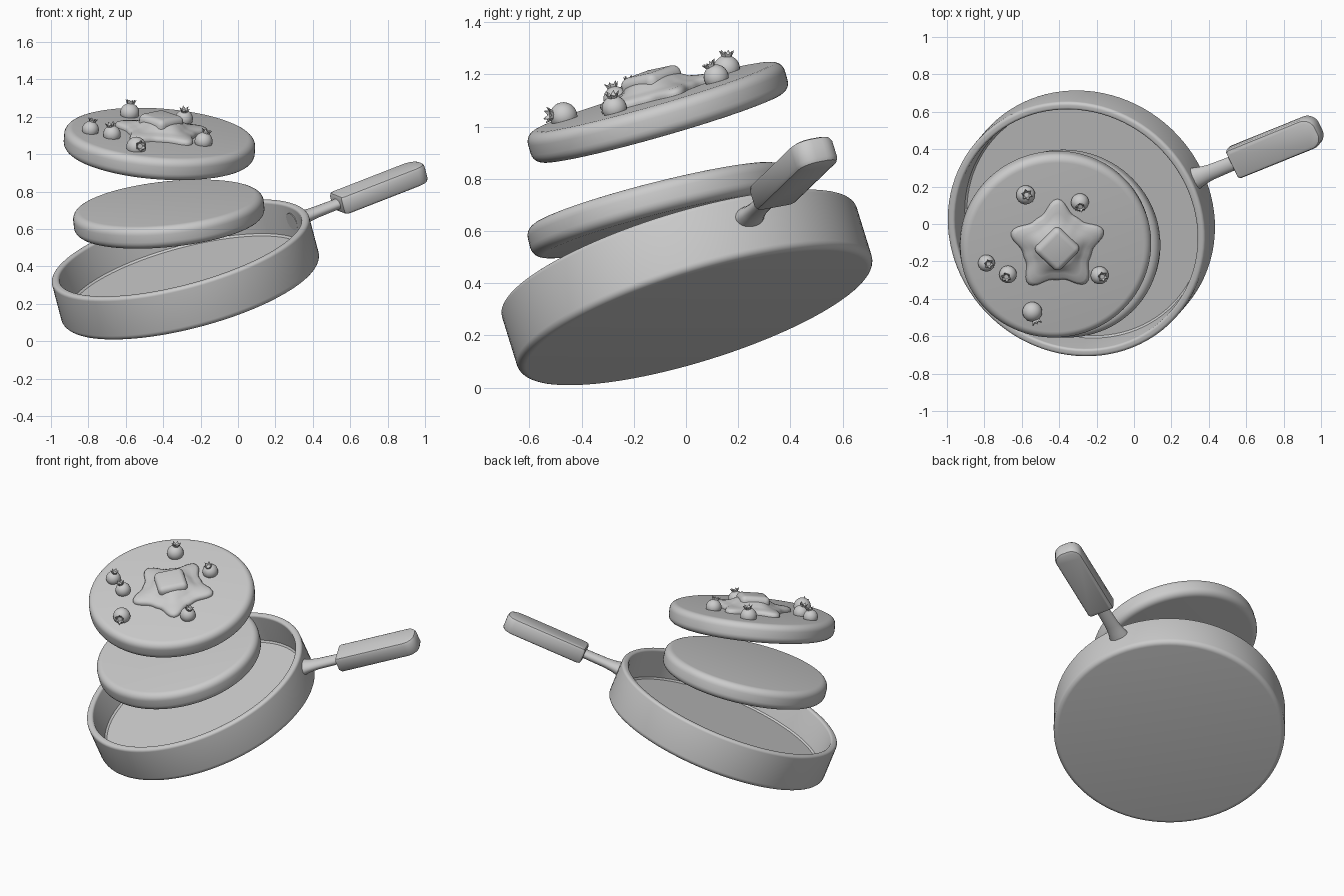
import bpy, bmesh
from math import sin, cos, pi, radians
from mathutils import Vector, Matrix

if "Cube" in bpy.data.objects:
    bpy.data.objects.remove(bpy.data.objects["Cube"])


def frame(origin, normal, xdir=(1, 0, 0)):
    """Matrix with local z along normal and local x close to xdir."""
    z = Vector(normal).normalized()
    y = z.cross(Vector(xdir)).normalized()
    x = y.cross(z)
    m = Matrix((x, y, z)).transposed().to_4x4()
    m.translation = Vector(origin)
    return m


def finish(name, bm, m, angle=40):
    bmesh.ops.recalc_face_normals(bm, faces=bm.faces[:])
    me = bpy.data.meshes.new(name)
    bm.to_mesh(me)
    bm.free()
    ob = bpy.data.objects.new(name, me)
    bpy.context.collection.objects.link(ob)
    ob.matrix_world = m
    bpy.ops.object.select_all(action='DESELECT')
    ob.select_set(True)
    bpy.context.view_layer.objects.active = ob
    bpy.ops.object.shade_smooth_by_angle(angle=radians(angle))
    return ob


def loft(bm, loops, cap_start=True, cap_end=True):
    """Skin a list of closed point loops."""
    rings = [[bm.verts.new(p) for p in lp] for lp in loops]
    n = len(rings[0])
    for a, b in zip(rings, rings[1:]):
        for i in range(n):
            j = (i + 1) % n
            bm.faces.new((a[i], a[j], b[j], b[i]))
    if cap_start:
        bm.faces.new(rings[0])
    if cap_end:
        bm.faces.new(rings[-1])


def circle(r, z, n=96):
    return [(r * cos(2 * pi * i / n), r * sin(2 * pi * i / n), z) for i in range(n)]


def arc(cx, cz, r, a0, a1, n=6):
    """Rounded corner points (radius, height) for a lathe profile."""
    return [(cx + r * cos(radians(a0 + (a1 - a0) * i / n)),
             cz + r * sin(radians(a0 + (a1 - a0) * i / n))) for i in range(n + 1)]


def lathe(name, profile, m):
    bm = bmesh.new()
    loft(bm, [circle(r, z) for r, z in profile])
    return finish(name, bm, m)


def rounded_box(name, size, bevel, m, segs=5):
    bm = bmesh.new()
    bmesh.ops.create_cube(bm, size=1)
    bmesh.ops.scale(bm, vec=size, verts=bm.verts)
    bmesh.ops.bevel(bm, geom=bm.edges[:], offset=bevel, segments=segs,
                    profile=0.5, affect='EDGES')
    return finish(name, bm, m)


# Pan: tilted shallow dish
HANDLE_DIR = (0.869, 0.348, 0.356)
pan = frame((-0.28, 0.005, 0.3825), (-0.245, -0.287, 0.926), HANDLE_DIR)
lathe("pan",
      arc(0.681, -0.093, 0.03, -90, 0) + arc(0.693, 0.105, 0.018, 0, 90)
      + arc(0.682, 0.109, 0.014, 90, 180) + [(0.66, -0.06), (0.65, -0.07)], pan)

# Handle neck: flared where it meets the pan
HZ = 0.035
bm = bmesh.new()
neck = [(0.66, 0.064, 0.047), (0.71, 0.06, 0.042), (0.75, 0.05, 0.034),
        (0.80, 0.043, 0.03), (0.96, 0.039, 0.028)]
loft(bm, [[(x, w * cos(2 * pi * i / 24), HZ + h * sin(2 * pi * i / 24))
           for i in range(24)] for x, w, h in neck])
finish("handle_neck", bm, pan)

# Handle grip: outline with a round tip, extruded and bevelled
bm = bmesh.new()
X0, X1, W, C = 0.94, 1.467, 0.086, 0.065
outline = [(X0, -W + 0.012), (X0 + 0.012, -W)]
outline += arc(X1 - C, -W + C, C, -90, 0) + arc(X1 - C, W - C, C, 0, 90)
outline += [(X0 + 0.012, W), (X0, W - 0.012)]
T, B = 0.053, 0.02
levels = [(-T, B), (-T + B * 0.3, B * 0.3), (-T + B, 0), (T - B, 0), (T - B * 0.3, B * 0.3), (T, B)]
mid = (X0 + X1) / 2
half = (X1 - X0) / 2
loft(bm, [[(mid + (x - mid) * (1 - o / half), y * (1 - o / W), HZ + z) for x, y in outline]
          for z, o in levels])
finish("handle_grip", bm, pan)


# Pancakes flying above the pan
def pancake(name, m, r=0.512, h=0.122):
    e = 0.042
    prof = arc(r - e, -h / 2 + e, e, -90, 0) + arc(r - e, h / 2 - e, e, 0, 90)
    lathe(name, prof, m)


pancake("lower_pancake", frame((-0.37, -0.105, 0.68), (-0.1, -0.245, 0.964)))
N = Vector((0.07, -0.275, 0.959)).normalized()
top = frame((-0.42, -0.108, 1.055), N)
pancake("upper_pancake", top)
surface = Vector((-0.42, -0.108, 1.055)) + N * 0.061


def on_top(x, y, lift=0.0):
    """Point on the upper pancake's face seen at (x, y) from above."""
    d = ((x - surface.x) * N.x + (y - surface.y) * N.y) / N.z
    return Vector((x, y, surface.z - d)) + N * lift


# Syrup puddle: soft five-pointed star rising towards the butter
bm = bmesh.new()
loops = []
for s, z, k in [(0.98, -0.01, 1), (1.0, 0.008, 1), (0.97, 0.02, 1), (0.9, 0.028, 1),
                (0.75, 0.033, 0.8), (0.62, 0.042, 0.4), (0.5, 0.062, 0.1), (0.4, 0.07, 0)]:
    lp = []
    for i in range(80):
        a = 2 * pi * i / 80
        r = s * (0.215 + 0.036 * k * cos(5 * (a - pi / 2)) + 0.01 * k * cos(10 * (a - pi / 2)))
        lp.append((r * cos(a), r * sin(a), z))
    loops.append(lp)
loft(bm, loops)
finish("syrup", bm, frame(on_top(-0.41, -0.115), N), 60)

# Butter pat, turned a corner to the front
rounded_box("butter", (0.185, 0.185, 0.09), 0.032,
            frame(on_top(-0.415, -0.115, 0.053), N, (1, 1, 0.2)))

# Blueberries with pointed crowns: x, y, radius, crown direction
berries = [(-0.58, 0.16, 0.051, (0.1, 0, 1)), (-0.29, 0.12, 0.048, (0.05, -0.5, 0.9)),
           (-0.79, -0.205, 0.045, (0.25, -0.1, 1)), (-0.675, -0.265, 0.047, (-0.2, -0.3, 1)),
           (-0.185, -0.27, 0.048, (0.3, -0.15, 1)), (-0.545, -0.465, 0.053, (0.35, -0.85, 0.05))]
for k, (x, y, r, up) in enumerate(berries, 1):
    m = frame(on_top(x, y, 0.016), up, (1, 0.3, 0))
    bm = bmesh.new()
    bmesh.ops.create_uvsphere(bm, u_segments=24, v_segments=14, radius=r)
    finish(f"blueberry_{k}", bm, m, 60)
    bm = bmesh.new()
    ang = [pi * i / 6 for i in range(12)]
    low = [(r * 0.36 * cos(a), r * 0.36 * sin(a), r * 0.85) for a in ang]
    out = [(r * q * cos(a), r * q * sin(a), r * h) for i, a in enumerate(ang)
           for q, h in [((0.6, 1.35) if i % 2 else (0.4, 1.08))]]
    inn = [(p[0] * 0.85, p[1] * 0.85, p[2]) for p in out]
    floor = [(p[0] * 0.75, p[1] * 0.75, r * 1.0) for p in low]
    loft(bm, [low, out, inn, floor])
    finish(f"blueberry_crown_{k}", bm, m, 30)
